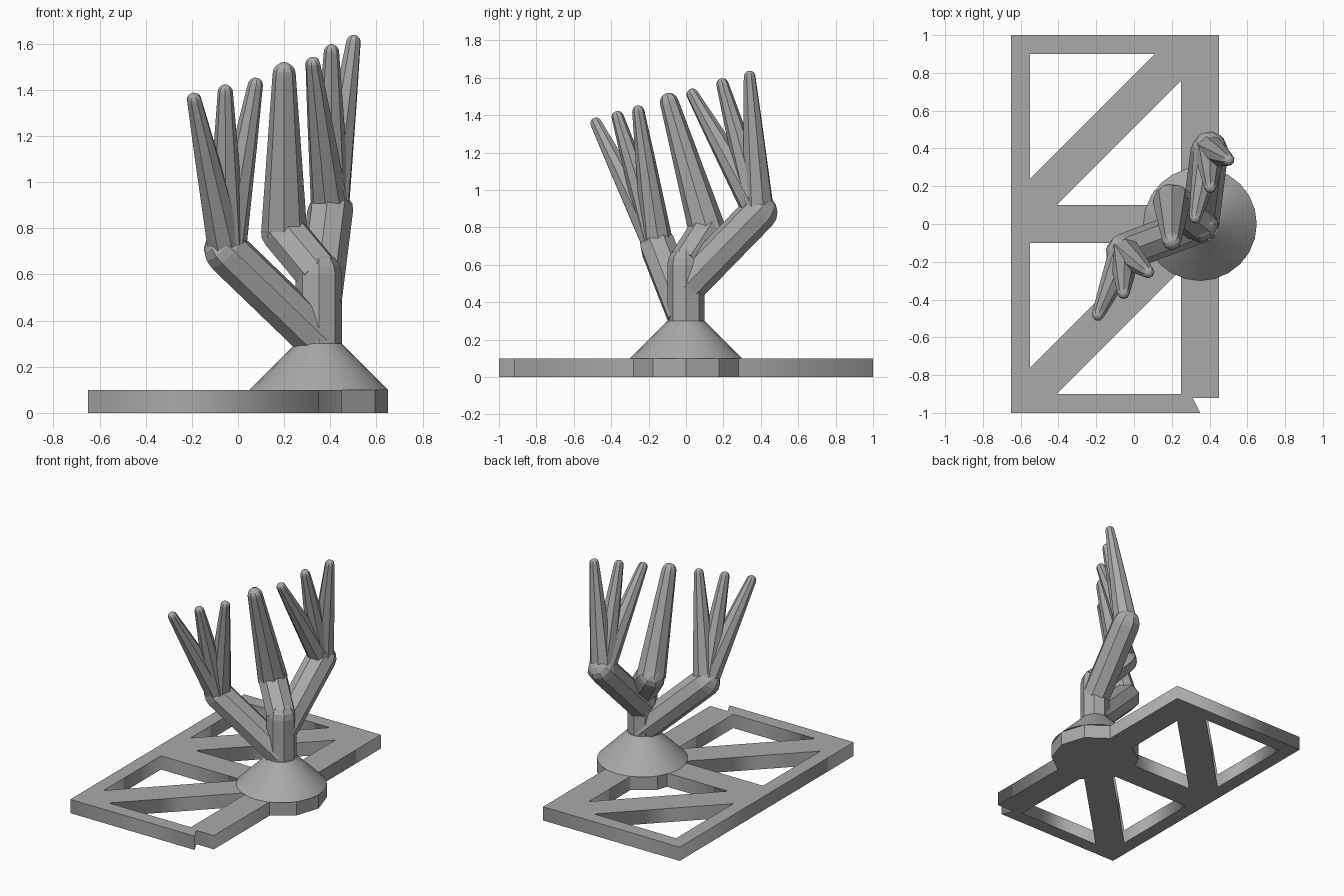
import bpy
import bmesh
from mathutils import Matrix, Vector

cube = bpy.data.objects.get("Cube")
if cube:
    bpy.data.objects.remove(cube, do_unlink=True)

grey = bpy.data.materials.new("plain grey")
grey.use_nodes = True
GREY = (0.4, 0.4, 0.4, 1)
grey.diffuse_color = GREY
grey.node_tree.nodes["Principled BSDF"].inputs["Base Color"].default_value = GREY


def add_object(name, data):
    obj = bpy.data.objects.new(name, data)
    bpy.context.collection.objects.link(obj)
    data.materials.append(grey)
    return obj


def add_cone(bm, start, end, r1, r2, sides):
    """Frustum running from start to end."""
    axis = end - start
    turn = axis.to_track_quat('Z', 'Y').to_matrix().to_4x4()
    place = Matrix.Translation((start + end) / 2) @ turn
    bmesh.ops.create_cone(bm, cap_ends=True, segments=sides, radius1=r1,
                          radius2=r2, depth=axis.length, matrix=place)
    return turn


def limb(name, points, radii, sides=8):
    """Chain of tapered segments with rounded joints."""
    bm = bmesh.new()
    pts = [Vector(p) for p in points]
    for i in range(len(pts) - 1):
        turn = add_cone(bm, pts[i], pts[i + 1], radii[i], radii[i + 1], sides)
        bmesh.ops.create_uvsphere(bm, u_segments=sides, v_segments=8,
                                  radius=radii[i + 1],
                                  matrix=Matrix.Translation(pts[i + 1]) @ turn)
    mesh = bpy.data.meshes.new(name)
    bm.to_mesh(mesh)
    bm.free()
    return add_object(name, mesh)


def tapered_disc(name, z1, z2, r1, r2, sides):
    bm = bmesh.new()
    add_cone(bm, Vector((HUB, 0, z1)), Vector((HUB, 0, z2)), r1, r2, sides)
    # first corner points along +x
    mesh = bpy.data.meshes.new(name)
    bmesh.ops.rotate(bm, verts=bm.verts, cent=(HUB, 0, 0),
                     matrix=Matrix.Rotation(-1.5708, 3, 'Z'))
    bm.to_mesh(mesh)
    bm.free()
    return add_object(name, mesh)


HUB = 0.35

# Flat base frame: notched outline with four triangular openings
outlines = [
    [(-0.65, -1), (0.35, -1), (0.31, -0.92), (0.45, -0.92), (0.45, 1), (-0.65, 1)],
]
for shift in (0, -1):
    outlines.append([(-0.55, 0.9 + shift), (0.11, 0.9 + shift), (-0.55, 0.24 + shift)])
    outlines.append([(0.25, 0.76 + shift), (-0.41, 0.1 + shift), (0.25, 0.1 + shift)])
curve = bpy.data.curves.new("base_frame", 'CURVE')
curve.dimensions = '2D'
curve.fill_mode = 'BOTH'
curve.extrude = 0.05
for outline in outlines:
    spline = curve.splines.new('POLY')
    spline.points.add(len(outline) - 1)
    for point, (x, y) in zip(spline.points, outline):
        point.co = (x, y, 0, 1)
    spline.use_cyclic_u = True
frame = add_object("base_frame", curve)
frame.location.z = 0.05
bpy.context.view_layer.objects.active = frame
frame.select_set(True)
bpy.ops.object.convert(target='MESH')

# Round foot and smooth cone
tapered_disc("foot_disc", 0, 0.1, 0.3, 0.3, 10)
cone = tapered_disc("foot_cone", 0.1, 0.3, 0.3, 0.1, 24)
bpy.ops.object.select_all(action='DESELECT')
bpy.context.view_layer.objects.active = cone
cone.select_set(True)
bpy.ops.object.shade_smooth_by_angle()

# Stem and the middle branch
limb("stem", [(HUB, 0, 0.25), (HUB, 0, 0.6)], [0.1, 0.1])
middle_knuckle = (0.2, 0.115, 0.78)
limb("middle_arm", [(HUB, 0, 0.6), middle_knuckle], [0.1, 0.1])
limb("middle_finger", [middle_knuckle, (0.2, -0.09, 1.47)], [0.1, 0.05])

# Two outer branches, each with three fingers
branches = {
    "front": ((HUB, 0, 0.315), (-0.05, -0.15, 0.7),
              [(-0.19, -0.48, 1.355), (-0.055, -0.365, 1.39), (0.075, -0.255, 1.42)]),
    "back": ((HUB, 0, 0.48), (0.4, 0.39, 0.88),
             [(0.325, 0.035, 1.51), (0.405, 0.195, 1.565), (0.5, 0.34, 1.605)]),
}
for side, (root, knuckle, tips) in branches.items():
    limb(side + "_arm", [root, knuckle], [0.1, 0.1])
    for number, tip in enumerate(tips, 1):
        joint = Vector(knuckle).lerp(Vector(tip), 0.66)
        limb(f"{side}_finger_{number}", [knuckle, joint, tip], [0.085, 0.052, 0.033])
